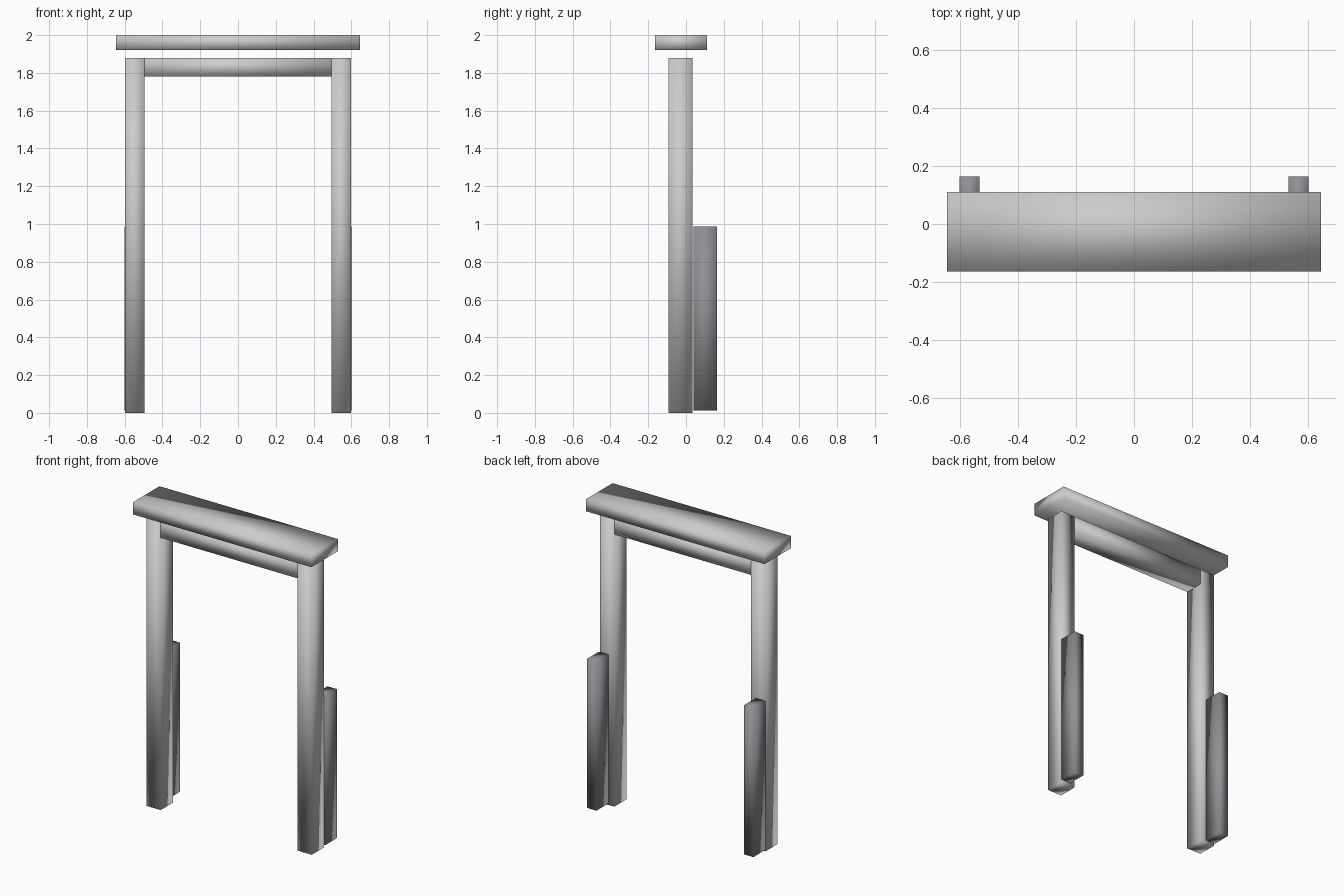
import bpy, bmesh
from mathutils import Vector

if "Cube" in bpy.data.objects:
    bpy.data.objects.remove(bpy.data.objects["Cube"])


def box(name, x, y, z, material=None):
    """Smooth-shaded box spanning the given (min, max) ranges."""
    lo, hi = Vector((x[0], y[0], z[0])), Vector((x[1], y[1], z[1]))
    bm = bmesh.new()
    bmesh.ops.create_cube(bm, size=1)
    bmesh.ops.scale(bm, vec=hi - lo, verts=bm.verts)
    for face in bm.faces:
        face.smooth = True
    mesh = bpy.data.meshes.new(name)
    bm.to_mesh(mesh)
    bm.free()
    obj = bpy.data.objects.new(name, mesh)
    obj.location = (lo + hi) / 2
    if material:
        mesh.materials.append(material)
    bpy.context.collection.objects.link(obj)
    return obj


dark = bpy.data.materials.new("dark_grey")
dark.diffuse_color = (0.28, 0.28, 0.30, 1)
dark.use_nodes = True
dark.node_tree.nodes["Principled BSDF"].inputs["Base Color"].default_value = dark.diffuse_color

FRAME_Y = (-0.092, 0.034)

# Top cap, floating just above the frame
box("lintel_cap", (-0.645, 0.645), (-0.163, 0.11), (1.92, 2.0))

# Crossbeam between the posts
box("crossbeam", (-0.495, 0.495), FRAME_Y, (1.78, 1.88))

# Posts and the dark half-height strips behind them, on both sides
for side, s in (("left", -1), ("right", 1)):
    box(f"{side}_post", sorted((s * 0.495, s * 0.598)), FRAME_Y, (0, 1.88))
    box(f"{side}_rear_strip", sorted((s * 0.533, s * 0.602)), (0.04, 0.163),
        (0.013, 0.987), dark)
